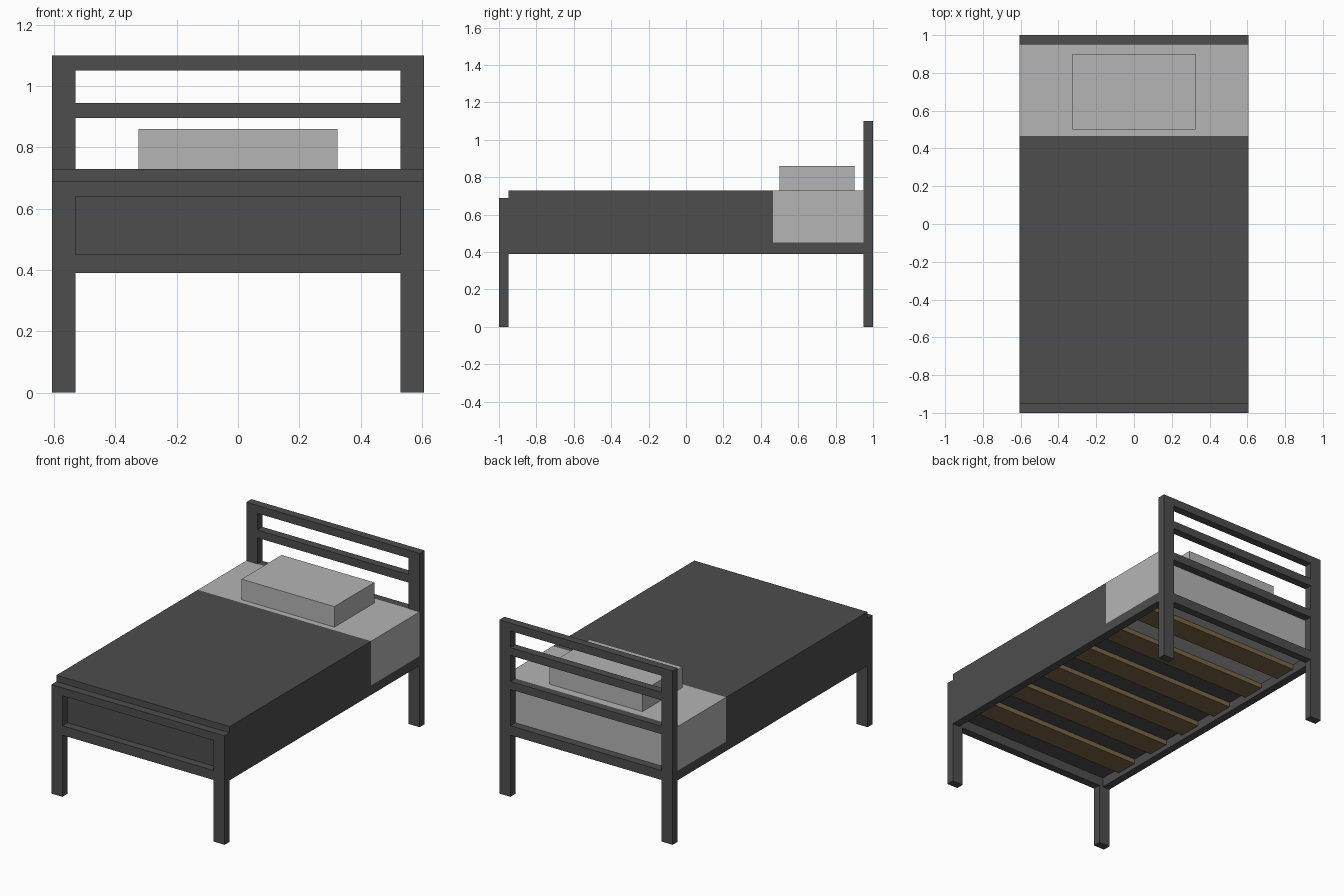
import bpy

if "Cube" in bpy.data.objects:
    bpy.data.objects.remove(bpy.data.objects["Cube"])


def material(name, rgb):
    m = bpy.data.materials.new(name)
    m.diffuse_color = (*rgb, 1.0)
    m.use_nodes = True
    m.node_tree.nodes["Principled BSDF"].inputs["Base Color"].default_value = m.diffuse_color
    return m


DARK = material("dark grey", (0.075, 0.075, 0.075))
LIGHT = material("light grey", (0.46, 0.46, 0.46))
WOOD = material("brown wood", (0.20, 0.13, 0.06))


def box(name, x, y, z, mat):
    """Box from (min, max) pairs on each axis."""
    spans = (x, y, z)
    bpy.ops.mesh.primitive_cube_add(size=1)
    ob = bpy.context.object
    ob.name = name
    ob.data.name = name
    centre = [(a + b) / 2 for a, b in spans]
    size = [b - a for a, b in spans]
    for v in ob.data.vertices:
        v.co = [c + s * p for c, s, p in zip(centre, size, v.co)]
    ob.data.materials.append(mat)
    return ob


W = 0.607       # half width
IN = 0.53       # inner edge of the posts
FOOT = (-1.0, -0.95)
HEAD = (0.95, 1.0)
RAIL = (0.39, 0.45)

# Posts and side rails
for side, s in (("left", -1), ("right", 1)):
    post_x = tuple(sorted((s * IN, s * W)))
    rail_x = tuple(sorted((s * (W - 0.05), s * W)))
    box(f"foot_post_{side}", post_x, FOOT, (0, 0.69), DARK)
    box(f"head_post_{side}", post_x, HEAD, (0, 1.10), DARK)
    box(f"side_rail_{side}", rail_x, (-0.95, 0.95), RAIL, DARK)

# Footboard and headboard rails
for i, z in enumerate((RAIL, (0.64, 0.69))):
    box(f"foot_rail_{i + 1}", (-IN, IN), FOOT, z, DARK)
for i, z in enumerate((RAIL, (0.68, 0.73), (0.895, 0.945), (1.05, 1.10))):
    box(f"head_rail_{i + 1}", (-IN, IN), HEAD, z, DARK)

# Slats with equal gaps between them
step = 1.9 / 13
for i in range(6):
    y0 = -0.95 + step * (2 * i + 1)
    box(f"slat_{i + 1}", (-W + 0.05, W - 0.05), (y0, y0 + step), (0.42, 0.45), WOOD)

# Bedding
box("blanket", (-W, W), (-0.95, 0.465), (0.45, 0.73), DARK)
box("mattress", (-W, W), (0.465, 0.95), (0.45, 0.73), LIGHT)
box("pillow", (-0.325, 0.325), (0.50, 0.90), (0.73, 0.86), LIGHT)
